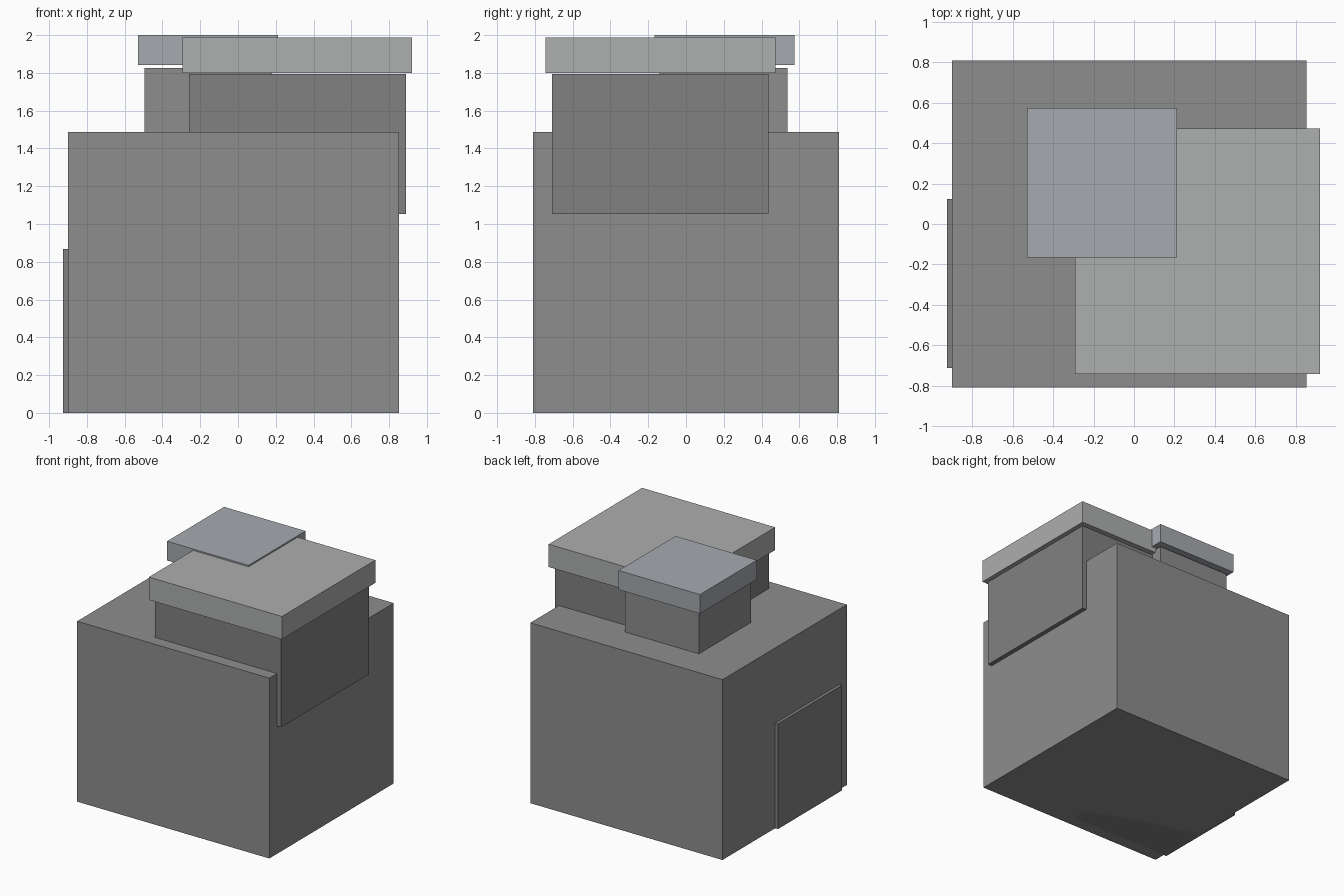
import bpy

if "Cube" in bpy.data.objects:
    bpy.data.objects.remove(bpy.data.objects["Cube"])


def material(name, rgb):
    m = bpy.data.materials.new(name)
    m.diffuse_color = (*rgb, 1)
    m.use_nodes = True
    m.node_tree.nodes["Principled BSDF"].inputs["Base Color"].default_value = m.diffuse_color
    return m


body_grey = material("body_grey", (0.27, 0.27, 0.275))
dark_grey = material("dark_grey", (0.22, 0.22, 0.22))
light_grey = material("light_grey", (0.42, 0.425, 0.43))
blue_grey = material("blue_grey", (0.38, 0.40, 0.43))


def box(name, x, y, z, mat):
    """Axis-aligned box from (min, max) pairs."""
    bpy.ops.mesh.primitive_cube_add(size=1)
    ob = bpy.context.object
    ob.name = name
    ob.location = [(a + b) / 2 for a, b in (x, y, z)]
    ob.scale = [b - a for a, b in (x, y, z)]
    bpy.ops.object.transform_apply(location=False, rotation=False, scale=True)
    ob.data.materials.append(mat)
    return ob


# Main block and the low block protruding from its left side
box("main_block", (-0.90, 0.853), (-0.81, 0.81), (0, 1.487), body_grey)
box("low_side_block", (-0.926, 0.012), (-0.712, 0.124), (0, 0.867), dark_grey)

# Large upper block, sunk into the main block, with its overhanging cap
box("large_upper_block", (-0.26, 0.89), (-0.71, 0.437), (1.053, 1.794), dark_grey)
box("large_cap", (-0.293, 0.921), (-0.743, 0.473), (1.80, 1.988), light_grey)

# Small upper block with its cap floating just above
box("small_upper_block", (-0.494, 0.18), (-0.14, 0.537), (1.39, 1.826), body_grey)
box("small_cap", (-0.53, 0.213), (-0.167, 0.575), (1.842, 2.0), blue_grey)
